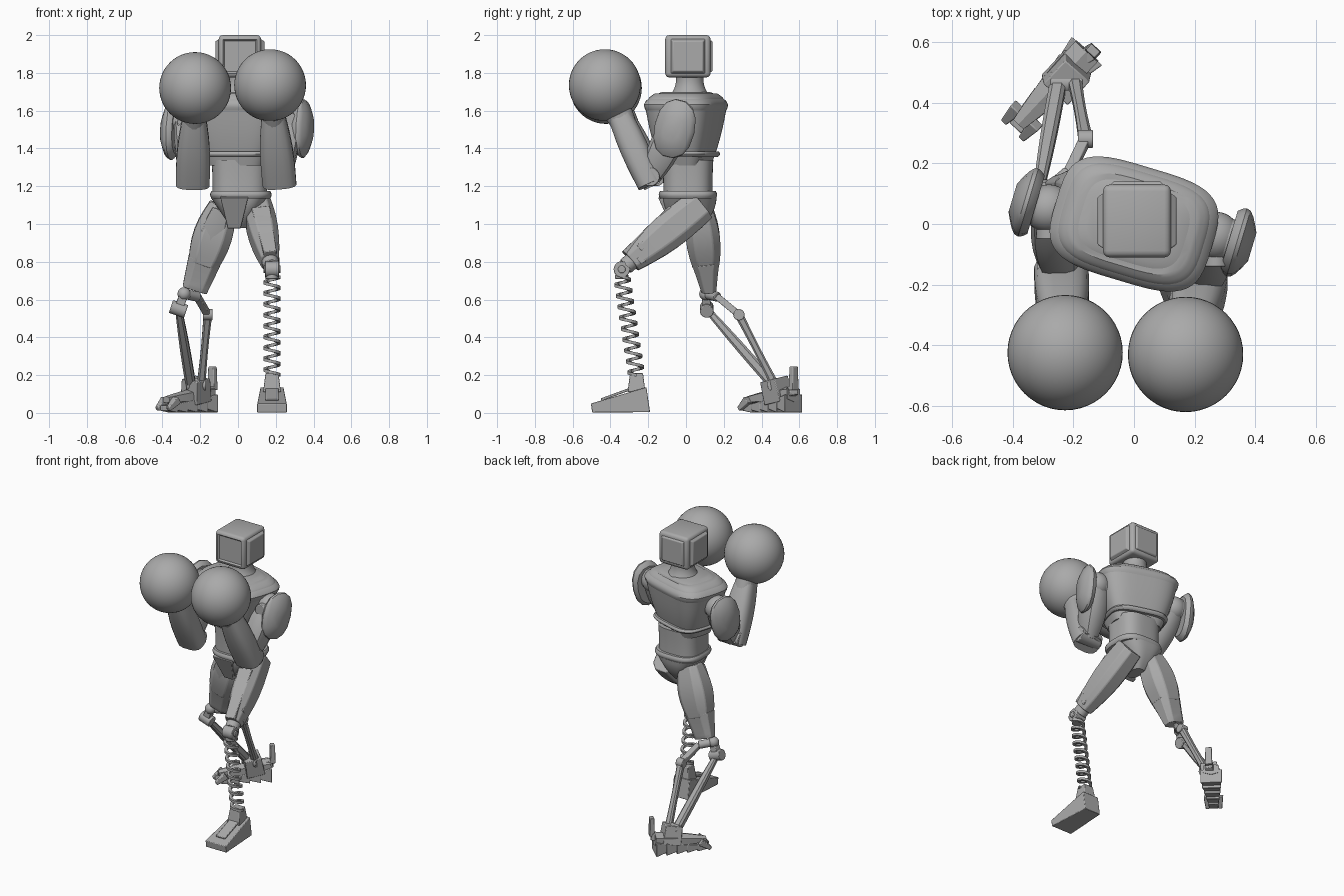
import bpy
import bmesh
import math
from mathutils import Vector

default_cube = bpy.data.objects.get("Cube")
if default_cube:
    bpy.data.objects.remove(default_cube)

LEFT, BACK, UP = Vector((1, 0, 0)), Vector((0, 1, 0)), Vector((0, 0, 1))
CHEST_AXIS = Vector((1, -.3, 0)).normalized()
FOOT_AXIS = Vector((-.7, -.75, 0)).normalized()
FOOT_SIDE = FOOT_AXIS.cross(UP)

grey = bpy.data.materials.new("plain_grey")
grey.use_nodes = True
grey.diffuse_color = (.4, .4, .4, 1)
shader = grey.node_tree.nodes["Principled BSDF"]
shader.inputs["Base Color"].default_value = grey.diffuse_color
parts = []


def finish(name, bm, bevel=0):
    bmesh.ops.recalc_face_normals(bm, faces=bm.faces)
    mesh = bpy.data.meshes.new(name)
    bm.to_mesh(mesh)
    bm.free()
    mesh.materials.append(grey)
    obj = bpy.data.objects.new(name, mesh)
    bpy.context.collection.objects.link(obj)
    if bevel:
        modifier = obj.modifiers.new("soft_edges", 'BEVEL')
        modifier.width = bevel
        modifier.segments = 2
        modifier.limit_method = 'ANGLE'
    parts.append(obj)


def skin(name, rings, bevel=0):
    """Join rings of points into a capped tube."""
    bm = bmesh.new()
    loops = [[bm.verts.new(point) for point in ring] for ring in rings]
    for lower, upper in zip(loops, loops[1:]):
        for i in range(len(lower)):
            bm.faces.new((lower[i - 1], lower[i], upper[i], upper[i - 1]))
    bm.faces.new(loops[0])
    bm.faces.new(loops[-1])
    finish(name, bm, bevel)


def signed_power(value, exponent):
    return math.copysign(abs(value) ** exponent, value)


def limb(name, a, b, start, end, bulge=0, depth=1, end_depth=None, sides=8,
         power=3, across=LEFT, steps=6, bevel=0):
    """Superellipse tube whose half width runs from start to end, swollen by bulge."""
    a, b = Vector(a), Vector(b)
    along = (b - a).normalized()
    u = (across - along * across.dot(along)).normalized()
    v = along.cross(u)
    if end_depth is None:
        end_depth = depth
    rings = []
    for step in range(steps + 1):
        t = step / steps
        width = start + (end - start) * t + bulge * math.sin(math.pi * t)
        thickness = width * (depth + (end_depth - depth) * t)
        ring = []
        for i in range(sides):
            angle = (i + .5) * math.tau / sides
            x = width * signed_power(math.cos(angle), 2 / power)
            y = thickness * signed_power(math.sin(angle), 2 / power)
            ring.append(a.lerp(b, t) + u * x + v * y)
        rings.append(ring)
    skin(name, rings, bevel)


def column(name, x, y, bottom, top, start, end, **options):
    limb(name, (x, y, bottom), (x, y, top), start, end, sides=48, **options)


def box(name, a, b, start, end, **options):
    limb(name, a, b, start, end, sides=4, power=40, steps=1, bevel=.004, **options)


def rod(name, centre, axis, half_length, radius):
    centre, reach = Vector(centre), axis.normalized() * half_length
    limb(name, centre - reach, centre + reach, radius, radius, sides=28, power=2,
         across=Vector((.3, .5, .8)), steps=1, bevel=.004)


def ball(name, centre, radius):
    bm = bmesh.new()
    bmesh.ops.create_uvsphere(bm, u_segments=48, v_segments=24, radius=radius)
    bmesh.ops.translate(bm, vec=centre, verts=bm.verts)
    finish(name, bm)


# Head: bevelled box with a recessed face, raised panels on the sides and rear
head = Vector((.01, .01, 1.888))
bm = bmesh.new()
bmesh.ops.create_cube(bm, size=1)
bmesh.ops.scale(bm, vec=(.224, .24, .224), verts=bm.verts)
bmesh.ops.translate(bm, vec=head, verts=bm.verts)
bmesh.ops.bevel(bm, geom=bm.edges[:], offset=.022, segments=3, affect='EDGES', profile=.5)
face = min(bm.faces, key=lambda f: f.calc_center_median().y)
bmesh.ops.inset_region(bm, faces=[face], thickness=.012, depth=-.01)
finish("head", bm)
for direction in (LEFT, -LEFT, BACK):
    box("head_panel", head + direction * .1, head + direction * .13, .1, .08, across=UP)
column("neck", .01, .02, 1.67, 1.79, .11, .075, bulge=-.015, power=2)

# Torso: the chest is turned about the waist
turned = dict(power=3.6, across=CHEST_AXIS, depth=.72)
column("chest", 0, 0, 1.31, 1.6, .16, .255, bulge=.01, **turned)
column("shoulders", 0, 0, 1.6, 1.7, .255, .15, bulge=.055, **turned)
column("chest_collar", 0, 0, 1.65, 1.69, .245, .2, bulge=.01, **turned)
column("chest_lower_rim", 0, 0, 1.355, 1.385, .185, .19, bulge=.012, **dict(turned, depth=.8))
column("abdomen", .01, .01, 1.15, 1.34, .145, .15, bulge=-.002, depth=.9)
column("belt", .015, .01, 1.135, 1.175, .155, .155, bulge=.008, depth=.95)
column("pelvis", .005, .02, 1.14, .98, .15, .04, depth=.95, end_depth=1.6)
box("pelvis_front_plate", (-.02, -.12, 1.15), (-.02, -.06, .98), .075, .035, depth=.4)


# Arms with round gloves
def arm(side, shoulder, elbow, glove, out):
    shoulder, elbow, glove = Vector(shoulder), Vector(elbow), Vector(glove)
    wrist = elbow.lerp(glove, .7)
    shield = shoulder + out * .08 - UP * .045
    ball(side + "_shoulder_ball", shoulder, .08)
    rod(side + "_shoulder_axle", shoulder, out, .075, .07)
    rod(side + "_shoulder_cap", shoulder - BACK * .05, BACK, .05, .042)
    limb(side + "_upper_arm", shoulder, elbow, .06, .05, bulge=.02, depth=1.15, sides=12)
    limb(side + "_arm_shield", shield - out * .035, shield + out * .045, .13, .07,
         bulge=.055, depth=.74, end_depth=.65, sides=14, power=2.3, across=UP + BACK / 4)
    rod(side + "_elbow_joint", elbow, LEFT, .08, .05)
    limb(side + "_forearm", elbow - UP * .04, wrist, .09, .06, bulge=.012,
         depth=.75, end_depth=1, sides=16)
    limb(side + "_glove_cuff", elbow.lerp(glove, .57), elbow.lerp(glove, .8), .06, .075,
         depth=1.1, sides=24, power=2.3)
    ball(side + "_glove", glove, .19)


arm("left", (.27, -.04, 1.55), (.22, -.19, 1.25), (.17, -.43, 1.735), CHEST_AXIS)
arm("right", (-.28, .05, 1.54), (-.24, -.16, 1.25), (-.227, -.424, 1.72), -CHEST_AXIS)

# Left leg: armoured thigh
hip, knee = Vector((.1, .08, 1.1)), Vector((.18, -.34, .76))
thigh_end = hip.lerp(knee, .88)
limb("left_thigh", hip, thigh_end, .075, .05, bulge=.018, depth=1.25, bevel=.006)
outer_start, outer_end = hip + Vector((.06, -.06, -.04)), thigh_end + Vector((.035, .04, .04))
for height in (-.04, .03):
    box("left_thigh_side_panel", outer_start + UP * height, outer_end + UP * height,
        .022, .015, depth=1.3)
lift = Vector((0, -.05, .06))
box("left_thigh_top_plate", hip.lerp(knee, .25) + lift, thigh_end + lift * .7, .05, .035, depth=.5)
rod("left_knee_collar", hip.lerp(knee, .9), knee - hip, .03, .045)
rod("left_knee_joint", knee, LEFT, .038, .043)
rod("left_knee_pin", knee, LEFT, .046, .02)

# Spring shin: a flat strip wound around the line from knee to ankle
spring_top, ankle = knee - UP * .04, Vector((.18, -.262, .2))
rod("spring_top_cap", spring_top, UP, .012, .035)
TURNS, STEPS = 9, 24
rings = []
for i in range(TURNS * STEPS + 1):
    angle = i * math.tau / STEPS
    centre = spring_top.lerp(ankle, i / (TURNS * STEPS))
    outward = LEFT * math.cos(angle) + BACK * math.sin(angle)
    corners = [(.028, -.008), (.046, -.008), (.046, .008), (.028, .008)]
    rings.append([centre + outward * radius + UP * rise for radius, rise in corners])
skin("spring_shin", rings)

# Left foot: wedge with an ankle post
box("left_ankle", ankle - UP * .09, ankle + UP * .01, .048, .035)
box("left_foot", (.18, -.2, .07), (.18, -.5, .026), .062, .08, depth=1.1, end_depth=.3)
box("left_instep_plate", (.18, -.3, .125), (.18, -.45, .07), .035, .035, depth=.2)

# Right leg: thigh with a knee band
hip, knee = Vector((-.08, .07, 1.1)), Vector((-.23, .12, .65))
limb("right_thigh", hip, hip.lerp(knee, .7), .075, .085, bulge=.028, depth=.88, bevel=.006)
limb("right_knee_band", hip.lerp(knee, .65), knee, .092, .07, depth=.85, end_depth=.6, bevel=.004)
front = Vector((0, -.08, .02))
limb("right_thigh_front_plate", hip.lerp(knee, .1) + front, hip.lerp(knee, .65) + front * .8,
     .045, .045, bulge=.02, depth=.35, sides=6, bevel=.004)

# Right shin: two struts joined by links
outer_joint, inner_joint = Vector((-.315, .11, .55)), Vector((-.16, .28, .52))
outer_ankle, inner_ankle = Vector((-.25, .46, .15)), Vector((-.195, .47, .15))
knee_ball = knee + Vector((-.055, -.015, -.02))
rear_pivot = knee + Vector((.015, .045, -.035))
ball("right_knee_ball", knee_ball, .035)
rod("right_knee_axle", (knee_ball + rear_pivot) / 2, rear_pivot - knee_ball, .05, .026)
rod("right_knee_drum", outer_joint, LEFT - UP / 3, .042, .036)
box("right_knee_link", outer_joint, knee_ball, .025, .022)
box("right_rear_link", rear_pivot, inner_joint, .018, .018)
rod("right_rear_joint", inner_joint, LEFT, .025, .03)
limb("outer_shin_strut", outer_joint, outer_ankle, .018, .028, bulge=.004)
limb("inner_shin_strut", inner_joint, inner_ankle, .024, .024, bulge=-.004)

# Right foot: ridged sole blocks, instep, ankle and heel spur
heel = Vector((-.155, .57, 0))
sideways = dict(across=FOOT_SIDE)
BLOCKS = 5
for i in range(BLOCKS):
    shrink = 1 - .5 * i / (BLOCKS - 1)
    start = heel + FOOT_AXIS * (.068 * i) + UP * (.05 * shrink)
    box("sole_block", start, start + FOOT_AXIS * .075, .07 * shrink, .055 * shrink,
        depth=.7, end_depth=.5, **sideways)
limb("right_instep", heel + UP * .1, heel + FOOT_AXIS * .33 + UP * .07, .055, .025,
     bulge=.01, depth=.75, sides=6, **sideways)
ankle = (outer_ankle + inner_ankle) / 2
rod("right_ankle_axle", ankle, LEFT, .053, .036)
box("right_ankle", ankle + UP * .03, ankle + Vector((0, .03, -.09)), .055, .06, **sideways)
spur = heel + Vector((.02, 0, .12))
box("heel_spur_base", heel + UP * .1 + FOOT_AXIS * .04, spur, .025, .025, **sideways)
box("heel_spur", spur, spur + UP * .125, .024, .02, depth=.7, **sideways)
for side in (-1, 1):
    claw = heel + FOOT_AXIS * .29 + FOOT_SIDE * (.04 * side)
    box("toe_claw", claw + UP * .07, claw + FOOT_AXIS * .065 + UP * .02, .022, .012, **sideways)

# Smooth shading that keeps creases sharp
bpy.ops.object.select_all(action='DESELECT')
for obj in parts:
    obj.select_set(True)
bpy.context.view_layer.objects.active = parts[0]
bpy.ops.object.shade_smooth_by_angle(angle=math.radians(32))
